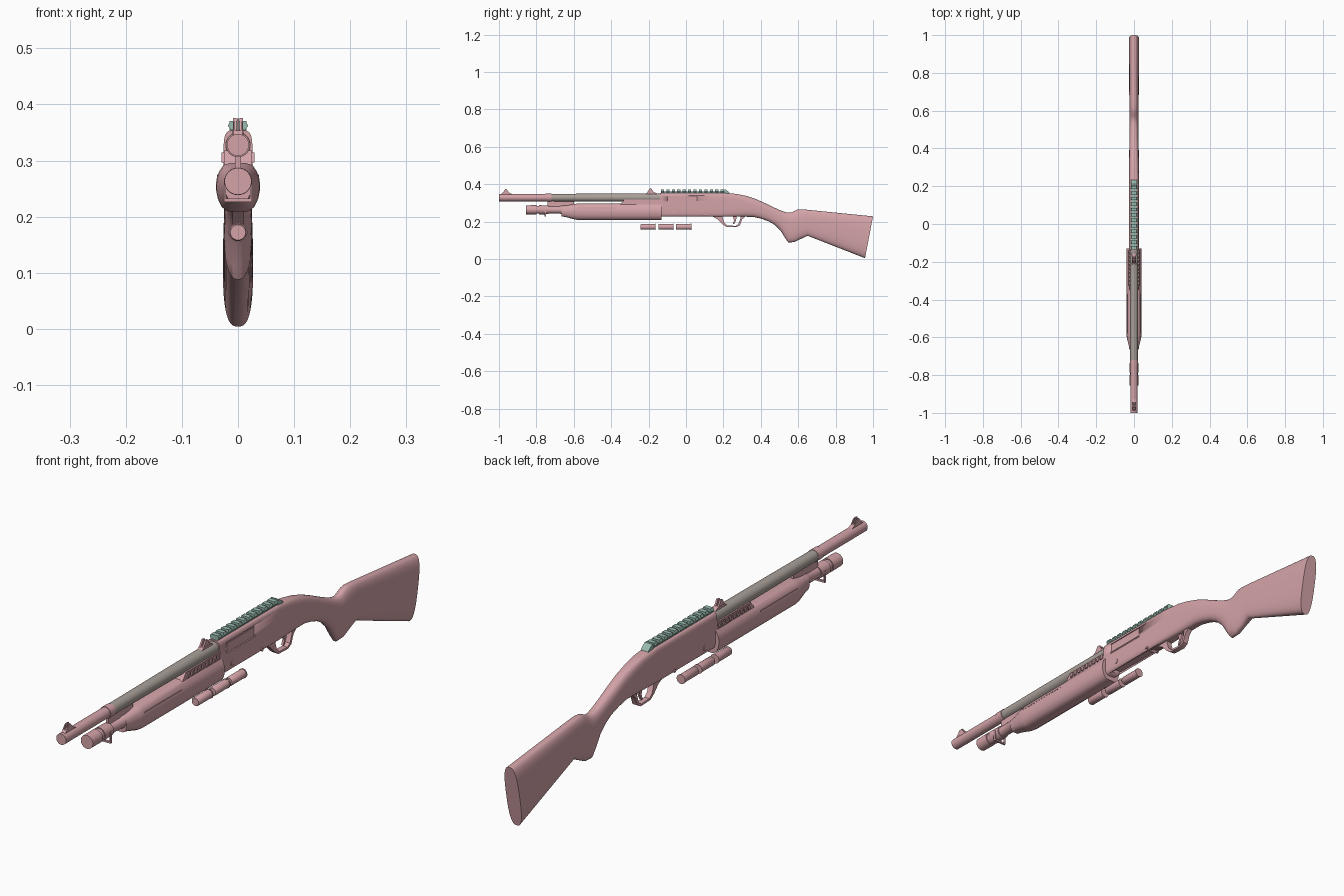
import bpy, bmesh, math
from mathutils import Vector

def material(name, rgb):
    m = bpy.data.materials.new(name)
    m.diffuse_color = (*rgb, 1)
    return m

PINK = material("dusty_pink", (0.66, 0.37, 0.395))
GREY = material("warm_grey", (0.40, 0.35, 0.315))
GREEN = material("pale_green", (0.32, 0.50, 0.43))

def smooth(ob, angle=35):
    bpy.ops.object.select_all(action='DESELECT')
    ob.select_set(True)
    bpy.context.view_layer.objects.active = ob
    bpy.ops.object.shade_smooth_by_angle(angle=math.radians(angle))

def loft(name, rings, mat=PINK, closed=False, angle=35):
    """Skin rings of 3D points; cap the ends unless the path is closed."""
    bm = bmesh.new()
    vs = [[bm.verts.new(p) for p in r] for r in rings]
    n = len(rings[0])
    pairs = list(zip(vs, vs[1:])) + ([(vs[-1], vs[0])] if closed else [])
    for a, b in pairs:
        for i in range(n):
            j = (i + 1) % n
            bm.faces.new((a[i], a[j], b[j], b[i]))
    if not closed:
        bm.faces.new(vs[0])
        bm.faces.new(vs[-1])
    bmesh.ops.recalc_face_normals(bm, faces=bm.faces)
    me = bpy.data.meshes.new(name)
    bm.to_mesh(me)
    bm.free()
    ob = bpy.data.objects.new(name, me)
    bpy.context.collection.objects.link(ob)
    me.materials.append(mat)
    smooth(ob, angle)
    return ob

def lathe(name, profile, z, mat=PINK, seg=32):
    """Turned part along y; profile is (y, radius)."""
    return loft(name, [[(r * math.cos(a), y, z + r * math.sin(a))
                        for a in (2 * math.pi * i / seg for i in range(seg))]
                       for y, r in profile], mat)

def prism_x(name, pts, x0, x1, mat=PINK):
    """Side profile (y, z) extruded across x."""
    return loft(name, [[(x, y, z) for y, z in pts] for x in (x0, x1)], mat)

def box(name, x0, x1, y0, y1, z0, z1, mat=PINK):
    return prism_x(name, [(y0, z0), (y1, z0), (y1, z1), (y0, z1)], x0, x1, mat)

def oval(top, bottom, w, n, seg=40):
    """Superellipse ring spanning the side-view points top and bottom."""
    t, b = Vector(top), Vector(bottom)
    c, ax = (t + b) / 2, (t - b) / 2
    pw = lambda v: math.copysign(abs(v) ** (2 / n), v)
    out = []
    for i in range(seg):
        a = 2 * math.pi * (i + 0.5) / seg
        p = c + ax * pw(math.sin(a))
        out.append((w * pw(math.cos(a)), p.x, p.y))
    return out

def cut(ob, cutter):
    m = ob.modifiers.new("cut", 'BOOLEAN')
    m.operation, m.object, m.solver = 'DIFFERENCE', cutter, 'EXACT'
    bpy.context.view_layer.objects.active = ob
    # keep the cut before the smoothing step
    bpy.ops.object.modifier_move_to_index(modifier=m.name, index=0)
    bpy.ops.object.modifier_apply(modifier=m.name)
    bpy.data.objects.remove(cutter)

# receiver, with ejection port on the right and loading port below
receiver = loft("receiver", [oval((y, 0.354), (y, 0.226), 0.026, 5) for y in (-0.14, 0.2)])
cut(receiver, box("port_cutter", 0.021, 0.05, -0.10, 0.06, 0.298, 0.338))
cut(receiver, box("loading_cutter", -0.016, 0.016, -0.10, 0.10, 0.2, 0.24))
box("bolt", 0.018, 0.0235, -0.095, 0.055, 0.305, 0.332)
box("shell_lifter", -0.014, 0.014, -0.09, 0.09, 0.232, 0.242)

# pins on both sides of the receiver
for y, z, r in ((-0.07, 0.253, 0.009), (0.10, 0.236, 0.006)):
    for s in (-1, 1):
        loft("receiver_pin", [[(s * x, y + r * math.cos(k * math.pi / 8), z + r * math.sin(k * math.pi / 8))
                               for k in range(16)] for x in (0.018, 0.0275)])

# stock: wrist, grip and butt
loft("stock", [oval(t, b, w, n) for t, b, w, n in (
    ((0.20, 0.354), (0.20, 0.226), 0.026, 5),
    ((0.27, 0.348), (0.26, 0.226), 0.026, 4),
    ((0.32, 0.338), (0.31, 0.226), 0.026, 3.2),
    ((0.37, 0.322), (0.36, 0.225), 0.0255, 2.8),
    ((0.42, 0.300), (0.40, 0.216), 0.025, 2.6),
    ((0.47, 0.276), (0.44, 0.202), 0.024, 2.4),
    ((0.51, 0.258), (0.475, 0.182), 0.024, 2.4),
    ((0.54, 0.248), (0.505, 0.152), 0.024, 2.4),
    ((0.56, 0.248), (0.53, 0.112), 0.025, 2.4),
    ((0.575, 0.254), (0.547, 0.088), 0.025, 2.4),
    ((0.595, 0.264), (0.58, 0.09), 0.025, 2.5),
    ((0.615, 0.266), (0.61, 0.105), 0.025, 2.6),
    ((0.65, 0.263), (0.65, 0.124), 0.025, 2.7),
    ((1.00, 0.228), (0.957, 0.004), 0.027, 2.8))], angle=45)

# barrel with grey sleeve
lathe("barrel", [(-1.0, 0.0195), (-0.70, 0.0195)], 0.328)
lathe("barrel_sleeve", [(-0.72, 0.020), (-0.45, 0.0215), (-0.12, 0.0225)], 0.328, GREY)

# magazine tube and end cap
lathe("magazine_tube", [(-0.855, 0.024), (-0.80, 0.0245), (-0.80, 0.021), (-0.785, 0.021),
                        (-0.785, 0.0245), (-0.735, 0.0235), (-0.735, 0.0195), (-0.675, 0.0195),
                        (-0.67, 0.022), (-0.60, 0.024), (-0.12, 0.024)], 0.263)
box("barrel_bracket", -0.005, 0.005, -0.74, -0.60, 0.275, 0.315)
lathe("barrel_ring", [(-0.75, 0.0215), (-0.72, 0.0215)], 0.328)

# sling loop hanging from the cap
for s in (-1, 1):
    box("sling_loop_side", s * 0.021, s * 0.025, -0.757, -0.749, 0.226, 0.268)
box("sling_loop_bar", -0.025, 0.025, -0.757, -0.749, 0.226, 0.232)

# sliding forend: a half section mirrored across x
half = [(0.017, 0.209), (0.029, 0.217), (0.036, 0.232), (0.0395, 0.25),
        (0.0385, 0.266), (0.034, 0.280), (0.026, 0.292), (0.012, 0.296)]
section = half + [(-x, z) for x, z in reversed(half)]
loft("forend", [[(x * k, y, 0.258 + (z - 0.258) * k2) for x, z in section]
                for y, k, k2 in ((-0.665, 0.62, 0.62), (-0.645, 0.7, 0.68), (-0.60, 0.97, 0.93),
                                 (-0.58, 1, 1), (-0.13, 1, 1))], angle=40)

# vented upper panel, side ribs
prism_x("vent_panel", [(-0.36, 0.28), (-0.13, 0.28), (-0.13, 0.318), (-0.33, 0.318)], -0.025, 0.025)
for s in (-1, 1):
    box("forend_rib", s * 0.033, s * 0.0375, -0.58, -0.37, 0.271, 0.275)
    for i in range(9):
        y = -0.325 + i * 0.021
        prism_x("vent_slat", [(y, 0.297), (y + 0.011, 0.297), (y + 0.017, 0.314), (y + 0.006, 0.314)],
                s * 0.022, s * 0.029)

# top rail with teeth and sloped ends
box("rail_base", -0.013, 0.013, -0.13, 0.225, 0.348, 0.361, GREEN)
tooth = [(-0.012, 0.354), (0.012, 0.354), (0.018, 0.362), (0.014, 0.371), (-0.014, 0.371), (-0.018, 0.362)]
for i in range(12):
    y = -0.134 + i * 0.029
    loft("rail_tooth", [[(x, yy, z) for x, z in tooth] for yy in (y, y + 0.017)], GREEN, angle=20)
prism_x("rail_end", [(0.205, 0.348), (0.235, 0.348), (0.232, 0.356), (0.212, 0.371), (0.205, 0.371)],
        -0.015, 0.015, GREEN)

# front sight: ramp, post and ears
prism_x("front_sight_ramp", [(-0.992, 0.343), (-0.92, 0.343), (-0.945, 0.354), (-0.98, 0.354)], -0.008, 0.008)
prism_x("front_sight_post", [(-0.975, 0.352), (-0.945, 0.352), (-0.960, 0.375), (-0.966, 0.375)], -0.002, 0.002)
for s in (-1, 1):
    prism_x("front_sight_ear", [(-0.982, 0.352), (-0.942, 0.352), (-0.958, 0.37), (-0.968, 0.37)],
            s * 0.005, s * 0.008)

# rear sight: base and notched leaf
prism_x("rear_sight_base", [(-0.22, 0.346), (-0.15, 0.346), (-0.165, 0.356), (-0.205, 0.356)], -0.01, 0.01)
for s in (-1, 1):
    prism_x("rear_sight_leaf", [(-0.208, 0.354), (-0.172, 0.354), (-0.184, 0.376), (-0.194, 0.376)],
            s * 0.003, s * 0.009)

# trigger guard loop and trigger
outer = [(0.135, 0.23), (0.17, 0.212), (0.195, 0.186), (0.215, 0.172), (0.27, 0.170), (0.288, 0.18), (0.30, 0.212), (0.32, 0.23)]
inner = [(0.195, 0.228), (0.198, 0.215), (0.206, 0.192), (0.22, 0.179), (0.266, 0.177), (0.28, 0.186), (0.29, 0.214), (0.292, 0.228)]
loft("trigger_guard", [[(-0.01, *o), (0.01, *o), (0.01, *i), (-0.01, *i)] for o, i in zip(outer, inner)])
prism_x("trigger", [(0.25, 0.23), (0.272, 0.23), (0.267, 0.205), (0.257, 0.186), (0.25, 0.187), (0.257, 0.206)],
        -0.004, 0.004)

# three loose shells below
for y0, y1 in ((-0.242, -0.162), (-0.146, -0.066), (-0.053, 0.029)):
    lathe("shell", [(y0, 0.0135), (y0 + 0.003, 0.0155), (y1 - 0.004, 0.0155), (y1 - 0.004, 0.0168), (y1, 0.0168)], 0.172)
